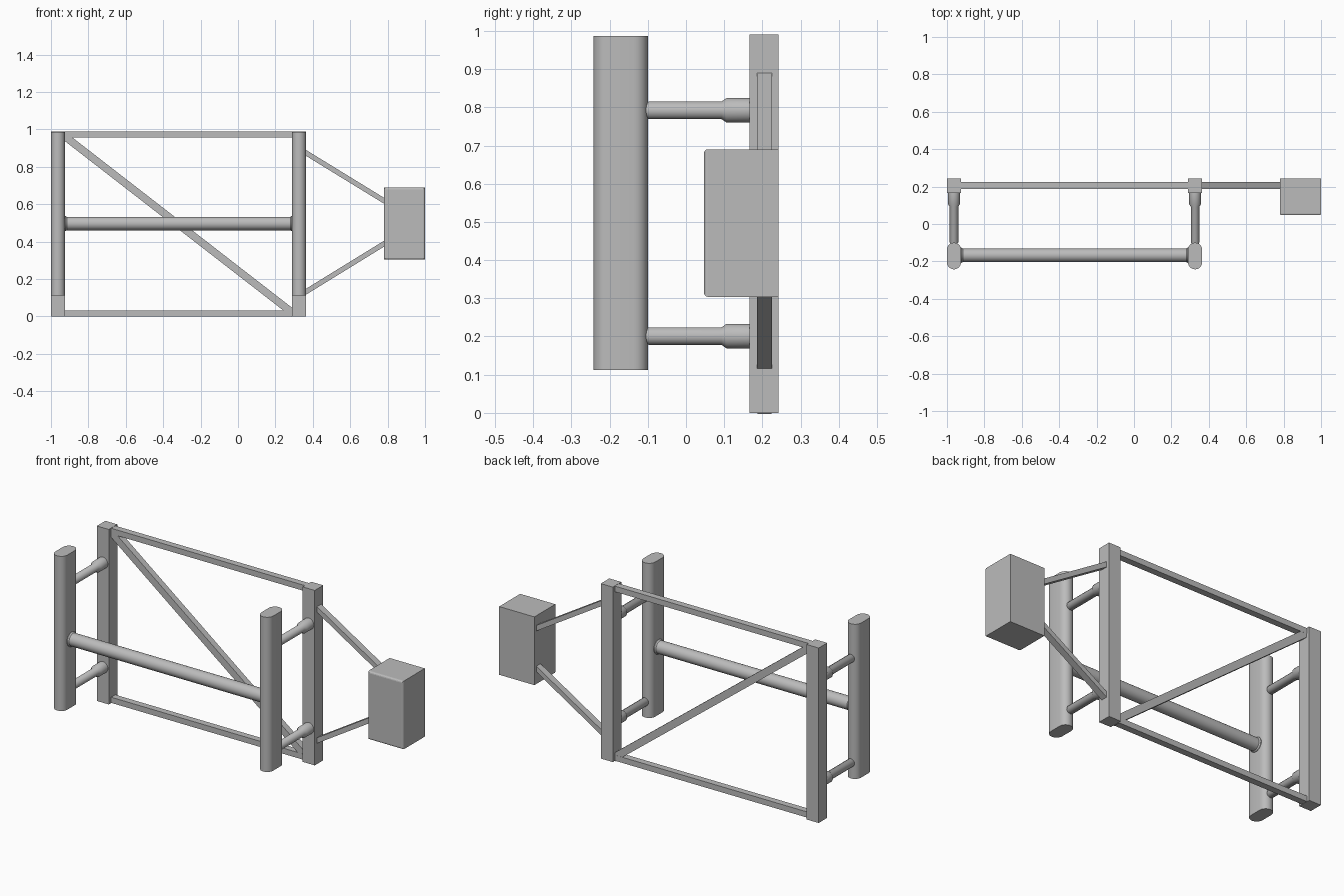
import bpy, bmesh, math
from mathutils import Vector, Matrix

if "Cube" in bpy.data.objects:
    bpy.data.objects.remove(bpy.data.objects["Cube"])

grey = bpy.data.materials.new("plain grey")
grey.diffuse_color = (0.5, 0.5, 0.5, 1)
grey.use_nodes = True
grey.node_tree.nodes["Principled BSDF"].inputs["Base Color"].default_value = grey.diffuse_color


def finish(name, bm, smooth=False):
    bmesh.ops.recalc_face_normals(bm, faces=bm.faces)
    me = bpy.data.meshes.new(name)
    bm.to_mesh(me)
    bm.free()
    ob = bpy.data.objects.new(name, me)
    bpy.context.collection.objects.link(ob)
    me.materials.append(grey)
    if smooth:
        bpy.ops.object.select_all(action='DESELECT')
        ob.select_set(True)
        bpy.context.view_layer.objects.active = ob
        bpy.ops.object.shade_smooth_by_angle(angle=math.radians(35))
    return ob


def box(name, lo, hi):
    lo, hi = Vector(lo), Vector(hi)
    bm = bmesh.new()
    bmesh.ops.create_cube(bm, size=1, matrix=Matrix.Translation((lo + hi) / 2)
                          @ Matrix.Diagonal((*(hi - lo), 1)))
    return finish(name, bm)


def bar(name, a, b, thick, depth, y):
    """Rectangular bar between two (x, z) points."""
    a, b = Vector((a[0], y, a[1])), Vector((b[0], y, b[1]))
    d = b - a
    bm = bmesh.new()
    bmesh.ops.create_cube(bm, size=1, matrix=Matrix.Translation((a + b) / 2)
                          @ Matrix.Rotation(-math.atan2(d.z, d.x), 4, 'Y')
                          @ Matrix.Diagonal((d.length, depth, thick, 1)))
    return finish(name, bm)


def turned(name, origin, axis, profile, n=32):
    """Solid of revolution from (distance, radius) pairs along an axis."""
    q = Vector(axis).to_track_quat('Z', 'Y')
    bm = bmesh.new()
    rings = [[bm.verts.new(Vector(origin) + q @ Vector(
        (r * math.cos(2 * math.pi * i / n), r * math.sin(2 * math.pi * i / n), t)))
        for i in range(n)] for t, r in profile]
    for p, c in zip(rings, rings[1:]):
        for i in range(n):
            j = (i + 1) % n
            bm.faces.new((p[i], p[j], c[j], c[i]))
    bm.faces.new(rings[0])
    bm.faces.new(rings[-1])
    return finish(name, bm, True)


def rounded_post(name, x, y, half_w, half_d, z0, z1, n=12):
    """Upright with a slot-shaped section, rounded at front and back."""
    bm = bmesh.new()
    vs = []
    for s in (1, -1):
        for i in range(n + 1):
            a = math.pi * i / n
            vs.append(bm.verts.new((x + s * half_w * math.cos(a),
                                    y + s * (half_d - half_w + half_w * math.sin(a)), z0)))
    f = bm.faces.new(vs)
    r = bmesh.ops.extrude_face_region(bm, geom=[f])
    bmesh.ops.translate(bm, vec=(0, 0, z1 - z0),
                        verts=[v for v in r['geom'] if isinstance(v, bmesh.types.BMVert)])
    return finish(name, bm, True)


XL, XR = -0.9625, 0.3265
FY = -0.171

# Square back posts, rounded front posts and the round spacers joining them
for side, x in (("left", XL), ("right", XR)):
    box(side + "_back_post", (x - 0.0375, 0.166, 0), (x + 0.0375, 0.242, 0.99))
    rounded_post(side + "_front_post", x, FY, 0.0375, 0.0715, 0.112, 0.987)
    for level, z in (("lower", 0.201), ("upper", 0.792)):
        turned(f"{side}_{level}_spacer", (x, 0, z), (0, 1, 0),
               [(-0.115, 0.019), (-0.104, 0.019), (-0.098, 0.023), (0.093, 0.023),
                (0.106, 0.032), (0.17, 0.032)])

# Back frame rails and diagonal brace
for name, z in (("bottom_rail", 0.001), ("top_rail", 0.957)):
    box(name, (XL, 0.187, z), (XR, 0.224, z + 0.032))
bar("diagonal_brace", (-0.935, 0.970), (0.30, 0.013), 0.04, 0.036, 0.2055)

# Round cross bar between the front posts, with small weld flares
turned("front_cross_bar", (XL, FY + 0.004, 0.497), (1, 0, 0),
       [(0.03, 0.041), (0.04, 0.041), (0.047, 0.036),
        (XR - XL - 0.047, 0.036), (XR - XL - 0.04, 0.041), (XR - XL - 0.03, 0.041)])

# Side box on two struts
bar("upper_strut", (0.345, 0.886), (0.80, 0.607), 0.027, 0.038, 0.2055)
bar("lower_strut", (0.345, 0.121), (0.80, 0.401), 0.027, 0.038, 0.2055)
side_box = box("side_box", (0.78, 0.047, 0.304), (1.0, 0.242, 0.69))
bm = bmesh.new()
bm.from_mesh(side_box.data)
front = [e for e in bm.edges if all(v.co.y < 0.1 for v in e.verts)]
bmesh.ops.bevel(bm, geom=front, offset=0.01, segments=3, profile=0.5, affect='EDGES')
bm.to_mesh(side_box.data)
bm.free()
